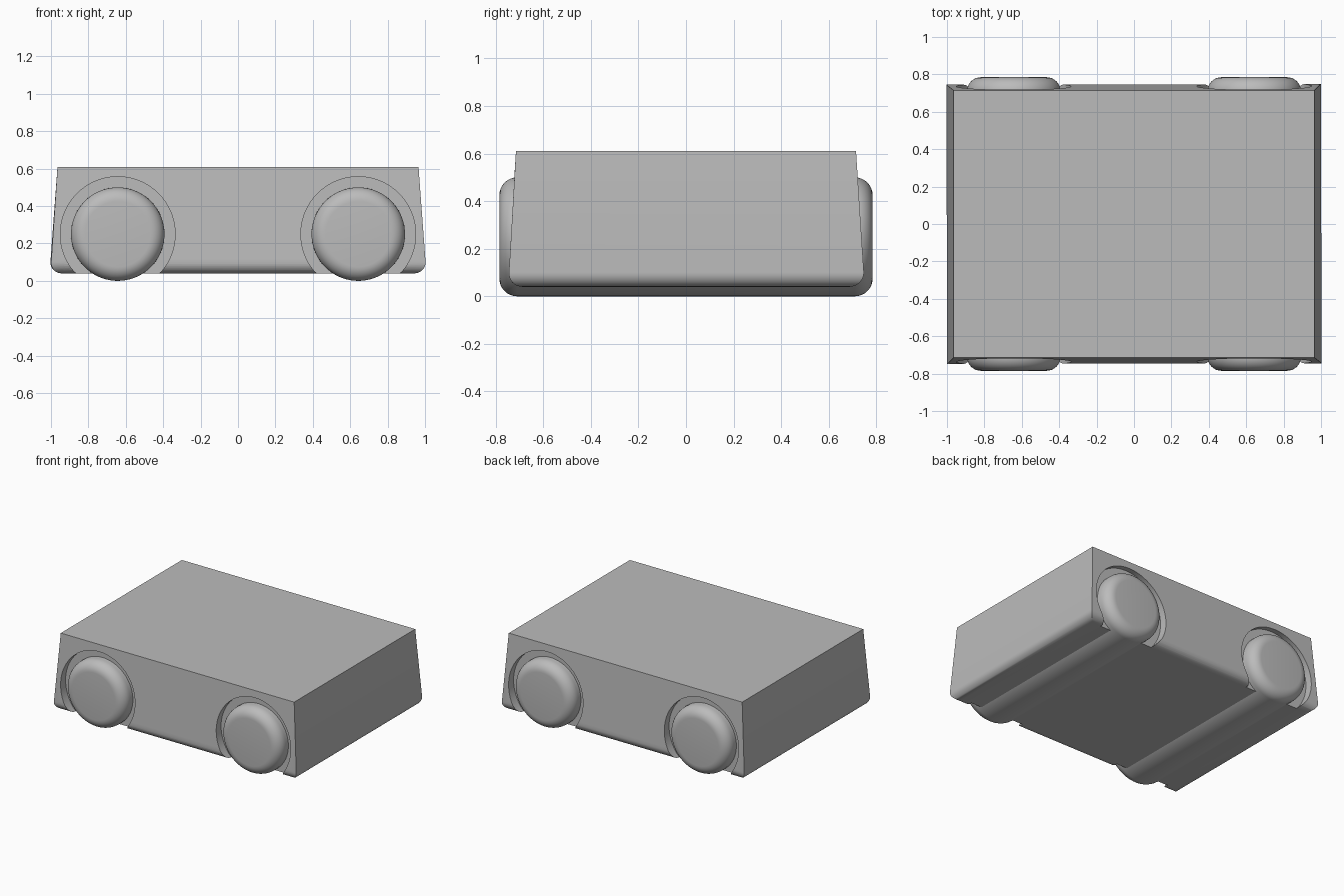
import bpy, bmesh, math

default = bpy.data.objects.get("Cube")
if default:
    bpy.data.objects.remove(default)

GREY = (0.5, 0.5, 0.5, 1)
grey = bpy.data.materials.new("plain grey")
grey.use_nodes = True
grey.diffuse_color = GREY
grey.node_tree.nodes["Principled BSDF"].inputs["Base Color"].default_value = GREY

WHEEL_X, WHEEL_R, ARCH_R = 0.643, 0.25, 0.307
BOTTOM, TOP = 0.04, 0.61


def activate(obj):
    bpy.ops.object.select_all(action="DESELECT")
    obj.select_set(True)
    bpy.context.view_layer.objects.active = obj


def cylinder(name, x, y, radius, depth):
    """Cylinder lying along y at axle height."""
    bpy.ops.mesh.primitive_cylinder_add(
        vertices=72, radius=radius, depth=depth,
        location=(x, y, WHEEL_R), rotation=(math.pi / 2, 0, 0))
    obj = bpy.context.object
    obj.name = name
    obj.data.materials.append(grey)
    return obj


# Body: tapered block with a rounded underside
bm = bmesh.new()
bmesh.ops.create_cube(bm, size=2)
for v in bm.verts:
    upper = v.co.z > 0
    v.co.x *= 0.965 if upper else 1.003
    v.co.y *= 0.715 if upper else 0.748
    v.co.z = TOP if upper else BOTTOM
lower_edges = [e for e in bm.edges if all(v.co.z < 0.1 for v in e.verts)]
bmesh.ops.bevel(bm, geom=lower_edges, offset=0.06, segments=8,
                profile=0.5, affect="EDGES")
mesh = bpy.data.meshes.new("body")
bm.to_mesh(mesh)
bm.free()
body = bpy.data.objects.new("body", mesh)
bpy.context.collection.objects.link(body)
mesh.materials.append(grey)

# Wheel arches: shallow round recesses in both long sides
for sx in (-1, 1):
    for sy in (-1, 1):
        cutter = cylinder("arch_cutter", sx * WHEEL_X, sy * 0.78, ARCH_R, 0.2)
        cut = body.modifiers.new("arch", "BOOLEAN")
        cut.operation, cut.solver, cut.object = "DIFFERENCE", "EXACT", cutter
        activate(body)
        bpy.ops.object.modifier_apply(modifier=cut.name)
        bpy.data.objects.remove(cutter)
activate(body)
bpy.ops.object.shade_smooth_by_angle(angle=math.radians(30))

# Wheels: full-width rollers with rounded rims
for name, sx in (("right_wheels", -1), ("left_wheels", 1)):
    wheel = cylinder(name, sx * WHEEL_X, 0, WHEEL_R, 1.57)
    rim = wheel.modifiers.new("rounded rim", "BEVEL")
    rim.width, rim.segments = 0.075, 8
    rim.limit_method, rim.angle_limit = "ANGLE", math.radians(40)
    activate(wheel)
    bpy.ops.object.modifier_apply(modifier=rim.name)
    bpy.ops.object.shade_smooth_by_angle(angle=math.radians(30))
